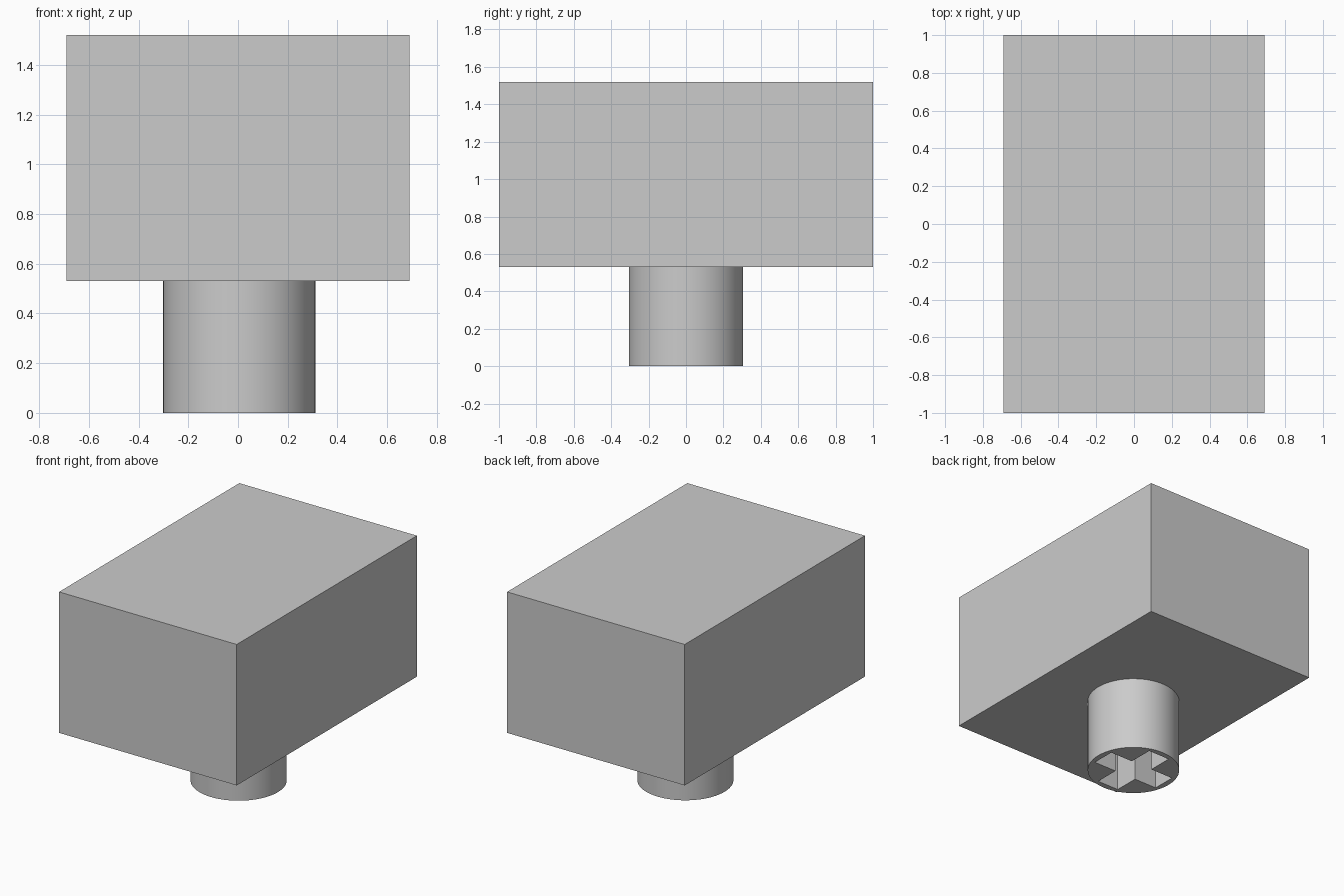
import bpy
import bmesh

default = bpy.data.objects.get("Cube")
if default:
    bpy.data.objects.remove(default, do_unlink=True)

GREY = (0.6, 0.6, 0.6, 1.0)
UNDERSIDE, TOP = 0.53, 1.52          # heights of the block
STEM_X, STEM_RADIUS = 0.005, 0.306
ARM, HALF_WIDTH = 0.265, 0.085       # cross socket half length and half width

grey = bpy.data.materials.new("plain_grey")
grey.use_nodes = True
grey.diffuse_color = GREY
grey.node_tree.nodes["Principled BSDF"].inputs["Base Color"].default_value = GREY


def finish(obj, name):
    obj.name = obj.data.name = name
    obj.data.materials.clear()
    obj.data.materials.append(grey)
    return obj


def cross_prism(name, z0, z1):
    """Plus-shaped prism made by turning one corner of the outline four times."""
    bm = bmesh.new()
    x, y = [ARM, ARM, HALF_WIDTH], [-HALF_WIDTH, HALF_WIDTH, HALF_WIDTH]
    outline = []
    points = list(zip(x, y))
    for _ in range(4):
        outline += [bm.verts.new((STEM_X + px, py, z0)) for px, py in points]
        points = [(-py, px) for px, py in points]
    base = bm.faces.new(outline)
    top = bmesh.ops.extrude_face_region(bm, geom=[base])["geom"]
    bmesh.ops.translate(bm, vec=(0, 0, z1 - z0),
                        verts=[v for v in top if isinstance(v, bmesh.types.BMVert)])
    bmesh.ops.recalc_face_normals(bm, faces=bm.faces)
    mesh = bpy.data.meshes.new(name)
    bm.to_mesh(mesh)
    bm.free()
    obj = bpy.data.objects.new(name, mesh)
    bpy.context.collection.objects.link(obj)
    return obj


# Rectangular block
bpy.ops.mesh.primitive_cube_add(size=1, location=(0, 0, (UNDERSIDE + TOP) / 2))
block = finish(bpy.context.object, "block")
block.scale = (1.38, 2.0, TOP - UNDERSIDE)
bpy.ops.object.transform_apply(location=False, rotation=False, scale=True)

# Round stem under the block
bpy.ops.mesh.primitive_cylinder_add(vertices=64, radius=STEM_RADIUS, depth=UNDERSIDE,
                                    location=(STEM_X, 0, UNDERSIDE / 2))
stem = finish(bpy.context.object, "stem")

# Cross-shaped socket cut up through the stem
cutter = finish(cross_prism("socket_cutter", -0.1, UNDERSIDE + 0.1), "socket_cutter")
cutter.hide_render = True
cut = stem.modifiers.new("socket", "BOOLEAN")
cut.operation = "DIFFERENCE"
cut.solver = "EXACT"
cut.object = cutter
bpy.ops.object.select_all(action="DESELECT")
stem.select_set(True)
bpy.context.view_layer.objects.active = stem
bpy.ops.object.modifier_apply(modifier=cut.name)
bpy.data.objects.remove(cutter, do_unlink=True)
bpy.ops.object.shade_smooth_by_angle()
